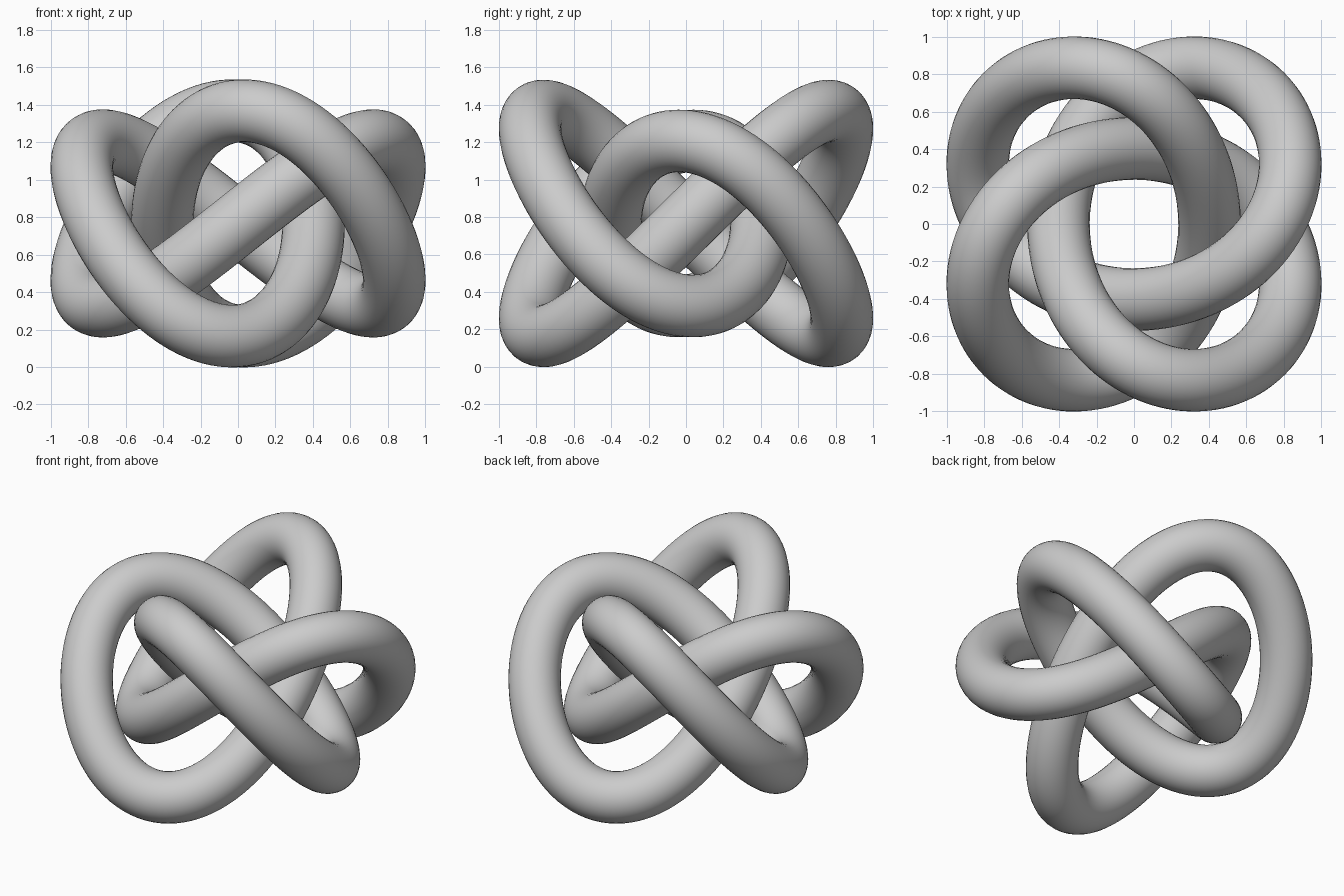
import bpy
from math import pi, sin, cos

if "Cube" in bpy.data.objects:
    bpy.data.objects.remove(bpy.data.objects["Cube"])

TUBE = 0.167          # tube radius
A, B = 0.687, 0.284   # plan: three turns plus one counter turn gives four lobes
H4, H2 = 0.52, 0.113  # height: four waves, slightly unequal in pairs
N = 360


def knot_point(t):
    u, v = 0.75 * pi - 3 * t, 0.75 * pi + t
    return (A * cos(u) + B * cos(v),
            A * sin(u) + B * sin(v),
            0.766 + H4 * sin(4 * t) + H2 * cos(2 * t))


# closed centre line
curve = bpy.data.curves.new("knot_tube", 'CURVE')
curve.dimensions = '3D'
spline = curve.splines.new('POLY')
spline.points.add(N - 1)
for i, p in enumerate(spline.points):
    p.co = (*knot_point(2 * pi * i / N), 1)
spline.use_cyclic_u = True
spline.use_smooth = True

# round tube swept along it
curve.bevel_depth = TUBE
curve.bevel_resolution = 14
knot = bpy.data.objects.new("knot_tube", curve)
bpy.context.collection.objects.link(knot)

# turn into a smooth mesh
bpy.context.view_layer.objects.active = knot
knot.select_set(True)
bpy.ops.object.convert(target='MESH')
bpy.ops.object.shade_smooth()
